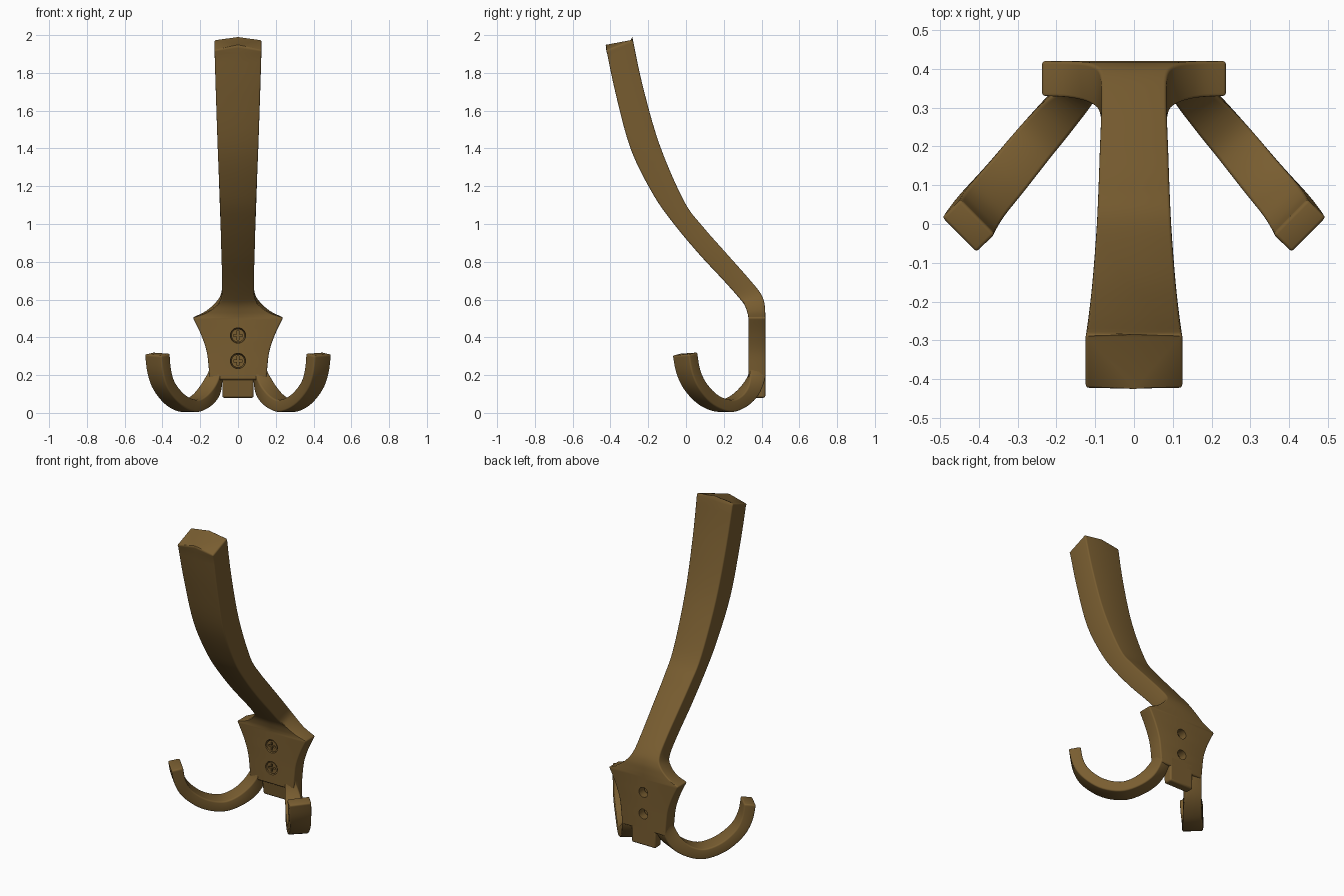
import bpy, bmesh, math
from mathutils import Vector

if "Cube" in bpy.data.objects:
    bpy.data.objects.remove(bpy.data.objects["Cube"])

# Single bronze colour
COLOUR = (0.19, 0.11, 0.03, 1)
bronze = bpy.data.materials.new("bronze brown")
bronze.use_nodes = True
bronze.diffuse_color = COLOUR
shader = bronze.node_tree.nodes["Principled BSDF"]
shader.inputs["Base Color"].default_value = COLOUR
shader.inputs["Roughness"].default_value = 0.5


def activate(obj):
    bpy.ops.object.select_all(action='DESELECT')
    obj.select_set(True)
    bpy.context.view_layer.objects.active = obj


def smooth_rows(rows, steps=5):
    """Catmull-Rom interpolation through rows of numbers."""
    rows = [Vector(r) for r in rows]
    out = []
    for i in range(len(rows) - 1):
        p0, p1, p2 = rows[max(i - 1, 0)], rows[i], rows[i + 1]
        p3 = rows[min(i + 2, len(rows) - 1)]
        for k in range(steps):
            t = k / steps
            out.append(0.5 * (2 * p1 + (p2 - p0) * t
                              + (2 * p0 - 5 * p1 + 4 * p2 - p3) * t * t
                              + (3 * p1 - p0 - 3 * p2 + p3) * t ** 3))
    return out + [rows[-1]]


def finish(name, bm, bevel=0.0):
    bmesh.ops.recalc_face_normals(bm, faces=bm.faces)
    mesh = bpy.data.meshes.new(name)
    bm.to_mesh(mesh)
    bm.free()
    obj = bpy.data.objects.new(name, mesh)
    bpy.context.collection.objects.link(obj)
    mesh.materials.append(bronze)
    if bevel:
        mod = obj.modifiers.new("soft_edges", 'BEVEL')
        mod.width, mod.segments = bevel, 3
        mod.limit_method, mod.angle_limit = 'ANGLE', math.radians(40)
        activate(obj)
        bpy.ops.object.modifier_apply(modifier=mod.name)
    return obj


def loft(name, rings, bevel):
    """Skin closed rings of points and cap both ends."""
    bm = bmesh.new()
    loops = [[bm.verts.new(p) for p in ring] for ring in rings]
    n = len(loops[0])
    for a, b in zip(loops, loops[1:]):
        for i in range(n):
            j = (i + 1) % n
            bm.faces.new((a[i], a[j], b[j], b[i]))
    bm.faces.new(loops[0])
    bm.faces.new(loops[-1])
    return finish(name, bm, bevel)


def box(name, size, centre, bevel=0.0):
    bm = bmesh.new()
    bmesh.ops.create_cube(bm, size=1)
    for v in bm.verts:
        v.co = Vector(c * s for c, s in zip(v.co, size)) + Vector(centre)
    return finish(name, bm, bevel)


def disc(name, r_front, r_back, y_front, y_back, z):
    rings = []
    for r, y in ((r_front, y_front), (r_back, y_back)):
        rings.append([(r * math.cos(a), y, z + r * math.sin(a))
                      for a in (math.tau * i / 32 for i in range(32))])
    return loft(name, rings, 0)


def cut(obj, cutter):
    mod = obj.modifiers.new("cut", 'BOOLEAN')
    mod.operation, mod.object, mod.solver = 'DIFFERENCE', cutter, 'EXACT'
    activate(obj)
    bpy.ops.object.modifier_apply(modifier=mod.name)
    bpy.data.objects.remove(cutter)


# Back plate flowing into the long arm: front y, front z, back y, back z, half width
plate_rows = [(.33, .175, .42, .175, .15), (.33, .24, .42, .24, .155),
              (.33, .33, .42, .33, .167), (.33, .42, .42, .42, .198),
              (.33, .505, .42, .505, .24)]
arm_rows = [(.33, .505, .42, .505, .24), (.325, .53, .419, .54, .17),
            (.31, .57, .413, .59, .115), (.28, .61, .39, .64, .088),
            (.20, .70, .32, .725, .084), (.07, .84, .20, .86, .088),
            (-.06, .995, .09, .985, .092), (-.17, 1.15, -.01, 1.12, .097),
            (-.29, 1.39, -.14, 1.42, .107), (-.37, 1.68, -.23, 1.735, .117),
            (-.425, 1.94, -.285, 1.995, .125)]
rows = smooth_rows(plate_rows)[:-1] + smooth_rows(arm_rows)
rings = []
for yf, zf, yb, zb, w in rows:
    rings.append([Vector(p) for p in ((-w, yf, zf), (0, yf, zf), (w, yf, zf),
                                      (w, yb, zb), (0, yb, zb), (-w, yb, zb))])
for i in (0, 2, 3, 5):
    rings[-1][i].z -= 0.02          # gently crowned tip
plate = loft("plate_and_arm", rings, 0.016)

# Countersunk screw holes and cross-slotted screws
parts = [plate]
for label, z in (("upper", .41), ("lower", .275)):
    cut(plate, disc("hole_cutter", .042, .028, .32, .44, z))
    screw = disc(label + "_screw", .035, .024, .334, .375, z)
    cut(screw, box("slot_cutter", (.05, .03, .011), (0, .334, z)))
    cut(screw, box("slot_cutter", (.011, .03, .05), (0, .334, z)))
    parts.append(screw)

# Tab under the plate, its lower front edge sloped back
tab = box("bottom_tab", (.165, .08, .16), (0, .38, .16))
for v in tab.data.vertices:
    if v.co.z < .1 and v.co.y < .38:
        v.co.y = .365
mod = tab.modifiers.new("soft_edges", 'BEVEL')
mod.width, mod.segments = .01, 3
parts.append(tab)

# Side hooks: x, y, z, half width, half thickness, outward turn
hook_rows = [(.118, .375, .26, .032, .040, 0), (.122, .373, .19, .036, .042, .15),
             (.15, .335, .115, .046, .040, .45), (.20, .275, .06, .053, .034, .65),
             (.26, .205, .037, .056, .032, .7), (.33, .12, .068, .058, .032, .75),
             (.39, .05, .14, .060, .032, .8), (.417, .012, .22, .062, .033, .8),
             (.427, -.005, .312, .063, .034, .8)]
path = smooth_rows(hook_rows)
for side, name in ((1, "left_hook"), (-1, "right_hook")):
    rings = []
    for i, (x, y, z, w, t, turn) in enumerate(path):
        before, after = path[max(i - 1, 0)], path[min(i + 1, len(path) - 1)]
        tangent = Vector(after[:3]) - Vector(before[:3])
        across = Vector((math.cos(turn), math.sin(turn), 0))
        normal = tangent.cross(across).normalized()
        across = normal.cross(tangent).normalized()
        ring = [Vector((x, y, z)) + across * w * a + normal * t * b
                for a, b in ((-1, -1), (1, -1), (1, 1), (-1, 1))]
        rings.append([(p.x * side, p.y, p.z) for p in ring])
    parts.append(loft(name, rings, 0.018))

for obj in parts:
    activate(obj)
    bpy.ops.object.shade_smooth_by_angle(angle=math.radians(35))
